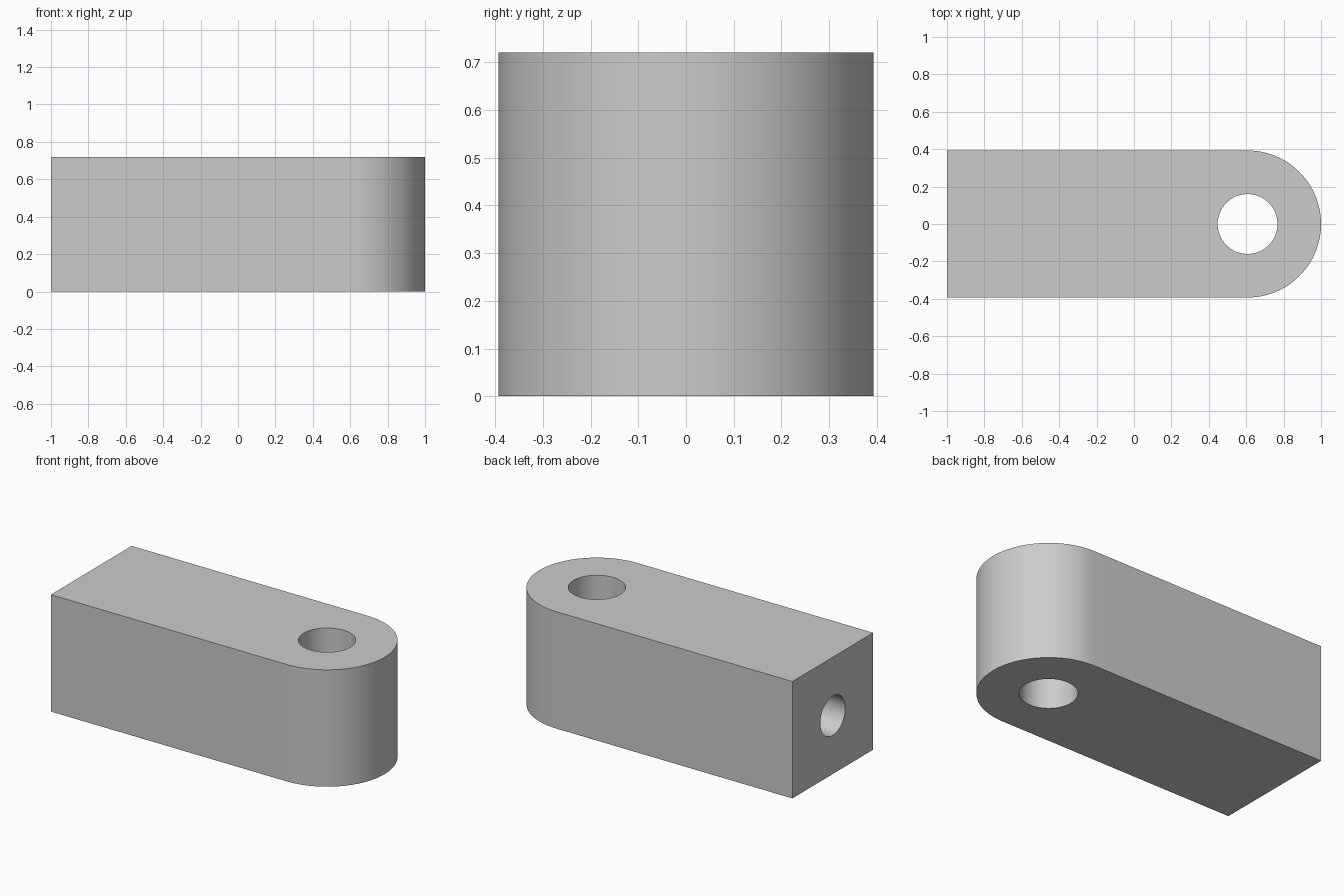
import bpy, bmesh
from math import pi, sin, cos, radians

if "Cube" in bpy.data.objects:
    bpy.data.objects.remove(bpy.data.objects["Cube"])

R, H = 0.393, 0.72          # half width / end radius, height
CX = 1 - R                  # centre of the rounded end

# Block with one rounded end: extruded outline
n = 64
outline = [(-1, R), (-1, -R)] + [
    (CX + R * cos(a), R * sin(a))
    for a in (-pi / 2 + pi * i / n for i in range(n + 1))]
bm = bmesh.new()
base = bm.faces.new([bm.verts.new((x, y, 0)) for x, y in outline])
top = bmesh.ops.extrude_face_region(bm, geom=[base])["geom"]
bmesh.ops.translate(bm, vec=(0, 0, H),
                    verts=[g for g in top if isinstance(g, bmesh.types.BMVert)])
bmesh.ops.recalc_face_normals(bm, faces=bm.faces)
mesh = bpy.data.meshes.new("rod_end_block")
bm.to_mesh(mesh)
bm.free()
block = bpy.data.objects.new("rod_end_block", mesh)
bpy.context.collection.objects.link(block)


def drill(name, radius, depth, location, rotation=(0, 0, 0)):
    """Cut a round hole into the block."""
    bpy.ops.mesh.primitive_cylinder_add(vertices=64, radius=radius, depth=depth,
                                        location=location, rotation=rotation)
    cutter = bpy.context.object
    cutter.name = name
    cutter.hide_render = True
    bpy.context.view_layer.objects.active = block
    mod = block.modifiers.new(name, 'BOOLEAN')
    mod.operation, mod.solver, mod.object = 'DIFFERENCE', 'EXACT', cutter
    bpy.ops.object.modifier_apply(modifier=name)
    bpy.data.objects.remove(cutter)


# Vertical pin hole, and blind hole in the flat end
drill("pin_hole", 0.16, 2, (CX, 0, H / 2))
drill("end_hole", 0.121, 1.6, (-1, 0, H / 2), (0, pi / 2, 0))

# Smooth curved walls, sharp edges
bpy.ops.object.select_all(action='DESELECT')
block.select_set(True)
bpy.context.view_layer.objects.active = block
bpy.ops.object.shade_smooth_by_angle(angle=radians(30))
